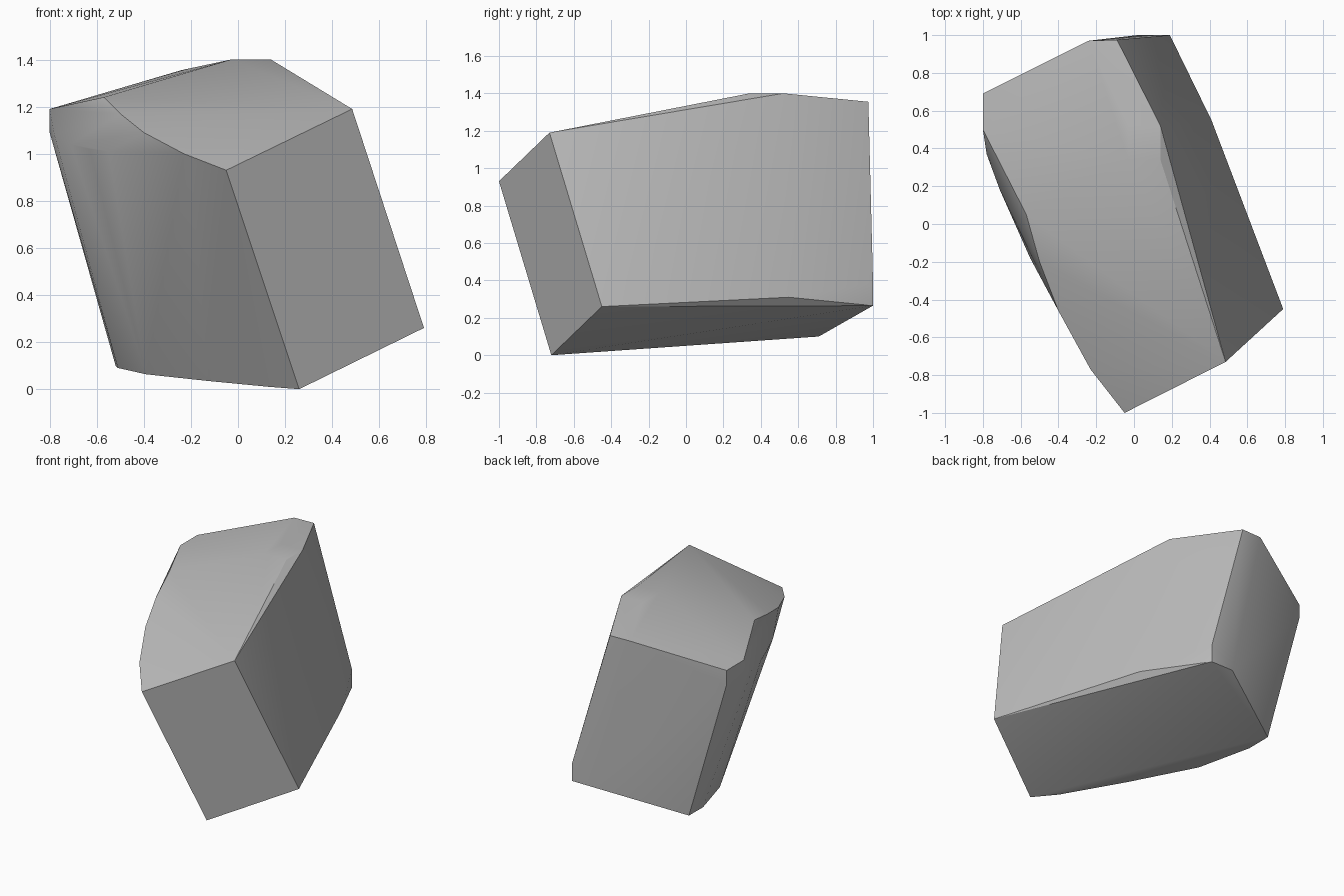
import bpy
import bmesh
import math

# Remove only the default cube
default_cube = bpy.data.objects.get("Cube")
if default_cube:
    bpy.data.objects.remove(default_cube, do_unlink=True)


def make_material(name, colour):
    material = bpy.data.materials.new(name)
    material.use_nodes = True
    material.diffuse_color = colour
    shader = next(n for n in material.node_tree.nodes if n.type == "BSDF_PRINCIPLED")
    shader.inputs["Base Color"].default_value = colour
    return material


def make_hull(name, outlines, material, sharp_angle):
    """Wrap a tight convex skin around a set of guide outlines."""
    mesh = bpy.data.meshes.new(name)
    bm = bmesh.new()
    for outline in outlines:
        for point in outline:
            bm.verts.new(point)
    hull = bmesh.ops.convex_hull(bm, input=bm.verts[:], use_existing_faces=False)
    # Drop guide points that fall inside the skin
    loose = [v for v in bm.verts if not v.link_faces]
    bmesh.ops.delete(bm, geom=loose, context="VERTS")
    # Merge triangles that lie in one plane
    bmesh.ops.dissolve_limit(bm, angle_limit=math.radians(0.5),
                             verts=bm.verts[:], edges=bm.edges[:])
    bmesh.ops.recalc_face_normals(bm, faces=bm.faces[:])
    bm.to_mesh(mesh)
    bm.free()
    mesh.materials.append(material)
    obj = bpy.data.objects.new(name, mesh)
    bpy.context.collection.objects.link(obj)
    bpy.ops.object.select_all(action="DESELECT")
    obj.select_set(True)
    bpy.context.view_layer.objects.active = obj
    bpy.ops.object.shade_smooth_by_angle(angle=sharp_angle)
    return obj


# Flat front end
front_end = [(.26, -.72, 0), (.79, -.45, .26), (.485, -.73, 1.19), (-.05, -1, .93)]

# Small flat crown where the top slopes meet
crown = [(x, y, 1.4) for x in (-.03, .14) for y in (.34, .52)]

# Curved upper rim of the bowed side
upper_rim = [(-.23, -.77, 1), (-.4, -.46, 1.09), (-.5, -.2, 1.17), (-.57, .05, 1.24)]

# Widest line of the bowed side, just under the rim
bulge = [(-.2, -.8, .97), (-.39, -.47, 1), (-.55, -.18, 1.01),
         (-.63, 0, 1.02), (-.71, .18, 1.04), (-.78, .37, 1.08)]

# Curved lower rim of the bowed side
lower_rim = [(.13, -.59, .01), (-.13, -.22, .035), (-.39, .18, .063), (-.51, .54, .09)]

# Rear end with a chamfered vertical corner
rear_corner = [(-.8, y, z) for y in (.5, .69) for z in (1.09, 1.19)]
rear_chamfer = [(-.09, .975, 1.355), (-.24, .97, 1.355),
                (.19, 1, .265), (.19, 1, .385), (.02, 1, .265)]
rear_foot = [(-.52, .71, .1), (.41, .55, .31)]

stone_grey = make_material("stone grey", (.5, .5, .5, 1))
make_hull("stone_block",
          [front_end, crown, upper_rim, bulge, lower_rim,
           rear_corner, rear_chamfer, rear_foot],
          stone_grey, math.radians(30))
